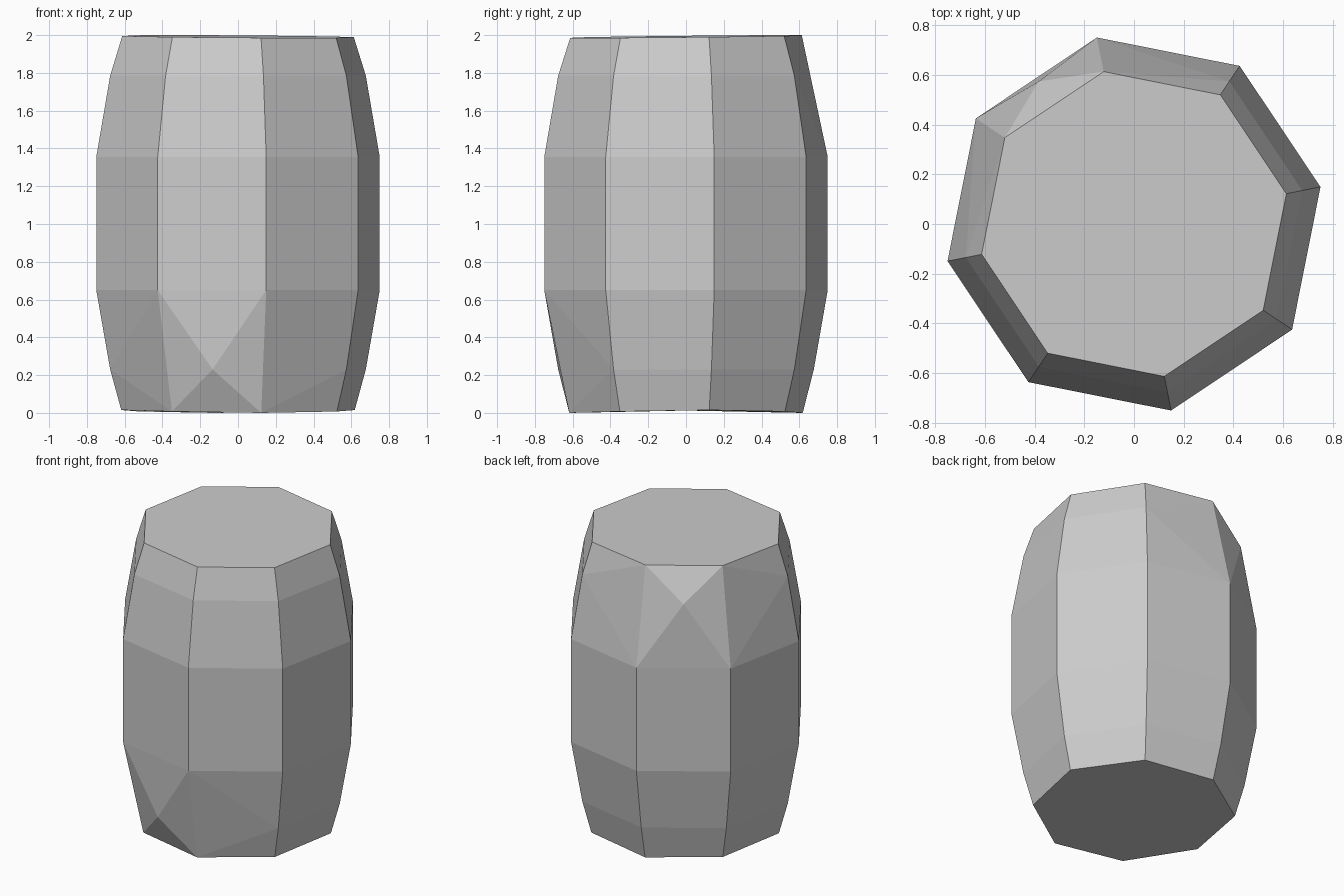
import bpy, bmesh
from math import cos, sin, radians

old = bpy.data.objects.get("Cube")
if old:
    bpy.data.objects.remove(old)

SIDES = 8
START = 11.25
STEP = 360 / SIDES
R_END, R_MID, R_WAIST = 0.625, 0.69, 0.765

grey = bpy.data.materials.new("stone_grey")
grey.use_nodes = True
colour = (0.6, 0.6, 0.6, 1)
grey.diffuse_color = colour
grey.node_tree.nodes["Principled BSDF"].inputs["Base Color"].default_value = colour

bm = bmesh.new()


def vert(r, column, z):
    a = radians(START + STEP * column)
    return bm.verts.new((r * cos(a), r * sin(a), z))


def ring(r, z_rule, skip=()):
    return [None if i in skip else vert(r, i, z_rule(START + STEP * i))
            for i in range(SIDES)]


def shoulder(end, mid, waist, chipped, z):
    """Band from an end cap to the waist, with one facet pulled to a point."""
    for i in range(SIDES):
        j = (i + 1) % SIDES
        if mid[i] and mid[j]:
            bm.faces.new((end[i], end[j], mid[j], mid[i]))
            bm.faces.new((mid[i], mid[j], waist[j], waist[i]))
            continue
        loop = [v for v in (end[i], end[j], mid[j], waist[j], waist[i], mid[i]) if v]
        hub = vert(R_MID, chipped + 0.5, z) if i == chipped else mid[i] or mid[j]
        for a, b in zip(loop, loop[1:] + loop[:1]):
            if hub not in (a, b):
                bm.faces.new((hub, a, b))


# End rings are slightly warped, waist rings are level
bottom = ring(R_END + 0.005, lambda a: 0.0075 * (1 + cos(radians(2 * a - 22.5))))
top = ring(R_END, lambda a: 2 - 0.0075 * (1 + cos(radians(a - 303))))
waist_low = ring(R_WAIST, lambda a: 0.65)
waist_high = ring(R_WAIST, lambda a: 1.355)

# Chipped facets: front at the bottom, back at the top
mid_low = ring(R_MID, lambda a: 0.23, skip=(5, 6))
mid_high = ring(R_MID, lambda a: 1.785, skip=(2, 3))
shoulder(bottom, mid_low, waist_low, 5, 0.23)
shoulder(top, mid_high, waist_high, 2, 1.785)

# Straight waist band and the two caps
for i in range(SIDES):
    j = (i + 1) % SIDES
    bm.faces.new((waist_low[i], waist_low[j], waist_high[j], waist_high[i]))
bm.faces.new(top)
bm.faces.new(bottom[::-1])

bmesh.ops.recalc_face_normals(bm, faces=bm.faces)
mesh = bpy.data.meshes.new("barrel_block")
bm.to_mesh(mesh)
bm.free()
mesh.materials.append(grey)
barrel = bpy.data.objects.new("barrel_block", mesh)
bpy.context.collection.objects.link(barrel)
